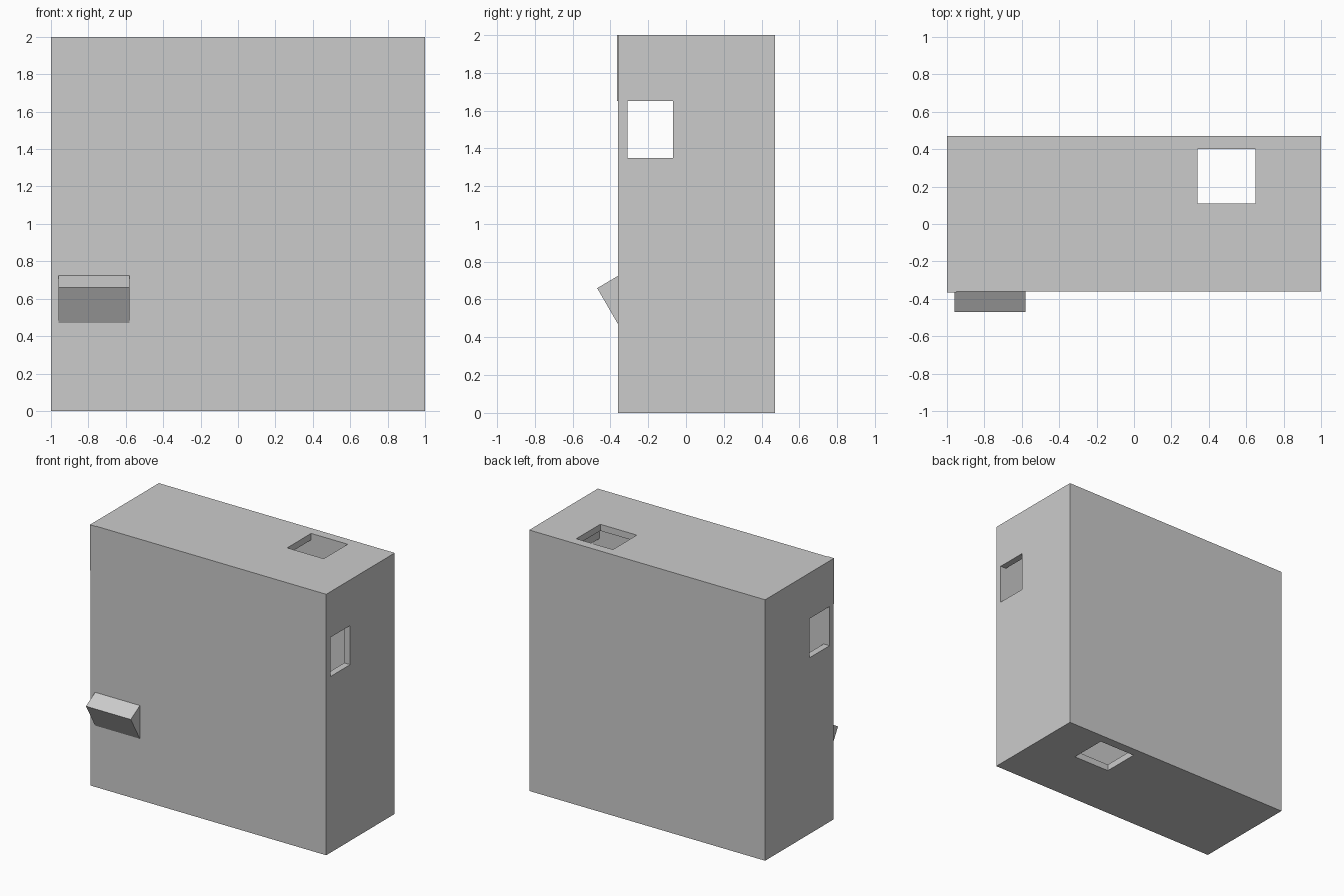
import bpy, bmesh
from mathutils import Vector

if "Cube" in bpy.data.objects:
    bpy.data.objects.remove(bpy.data.objects["Cube"])

T = 0.05                       # panel thickness
YF, YB, YI = -0.36, 0.47, 0.40  # front face, back face, inside of the back


def add_boxes(name, boxes):
    """One object from (min corner, max corner) boxes."""
    bm = bmesh.new()
    for lo, hi in boxes:
        lo, hi = Vector(lo), Vector(hi)
        verts = bmesh.ops.create_cube(bm, size=1)["verts"]
        bmesh.ops.scale(bm, vec=hi - lo, verts=verts)
        bmesh.ops.translate(bm, vec=(lo + hi) / 2, verts=verts)
    return finish(name, bm)


def finish(name, bm):
    bmesh.ops.recalc_face_normals(bm, faces=bm.faces)
    mesh = bpy.data.meshes.new(name)
    bm.to_mesh(mesh)
    bm.free()
    ob = bpy.data.objects.new(name, mesh)
    bpy.context.collection.objects.link(ob)
    return ob


# front and back panels
add_boxes("front_panel", [((-1, YF, 0), (1, YF + T, 2))])
add_boxes("back_panel", [((-1, YI, 0), (1, YB, 2))])

# side panels, four strips around a window
y0, y1, z0, z1 = -0.315, -0.07, 1.35, 1.65
for name, xa, xb in (("left_panel", -1, -1 + T), ("right_panel", 1 - T, 1)):
    add_boxes(name, [
        ((xa, YF + T, 0), (xb, YI, z0)),
        ((xa, YF + T, z1), (xb, YI, 2)),
        ((xa, y1, z0), (xb, YI, z1)),
        ((xa, y0, z0), (xb, YF + T, z1)),
    ])

# top and bottom panels, strips around an opening against the back panel
x0, x1, h0 = 0.34, 0.65, 0.11
for name, za, zb in (("bottom_panel", 0, T), ("top_panel", 2 - T, 2)):
    add_boxes(name, [
        ((-1 + T, YF + T, za), (x0, YI, zb)),
        ((x1, YF + T, za), (1 - T, YI, zb)),
        ((x0, YF + T, za), (x1, h0, zb)),
    ])

# thin strip standing proud at the upper left front corner
add_boxes("corner_strip", [((-1, YF - 0.005, 1.65), (-1 + T, YF, 2))])

# tilted block coming out of the front
bm = bmesh.new()
profile = [(YF, 0.725), (-0.47, 0.66), (YF, 0.47)]
face = bm.faces.new([bm.verts.new((-0.96, y, z)) for y, z in profile])
out = bmesh.ops.extrude_face_region(bm, geom=[face])["geom"]
bmesh.ops.translate(bm, vec=(0.38, 0, 0),
                    verts=[v for v in out if isinstance(v, bmesh.types.BMVert)])
finish("front_ledge", bm)
